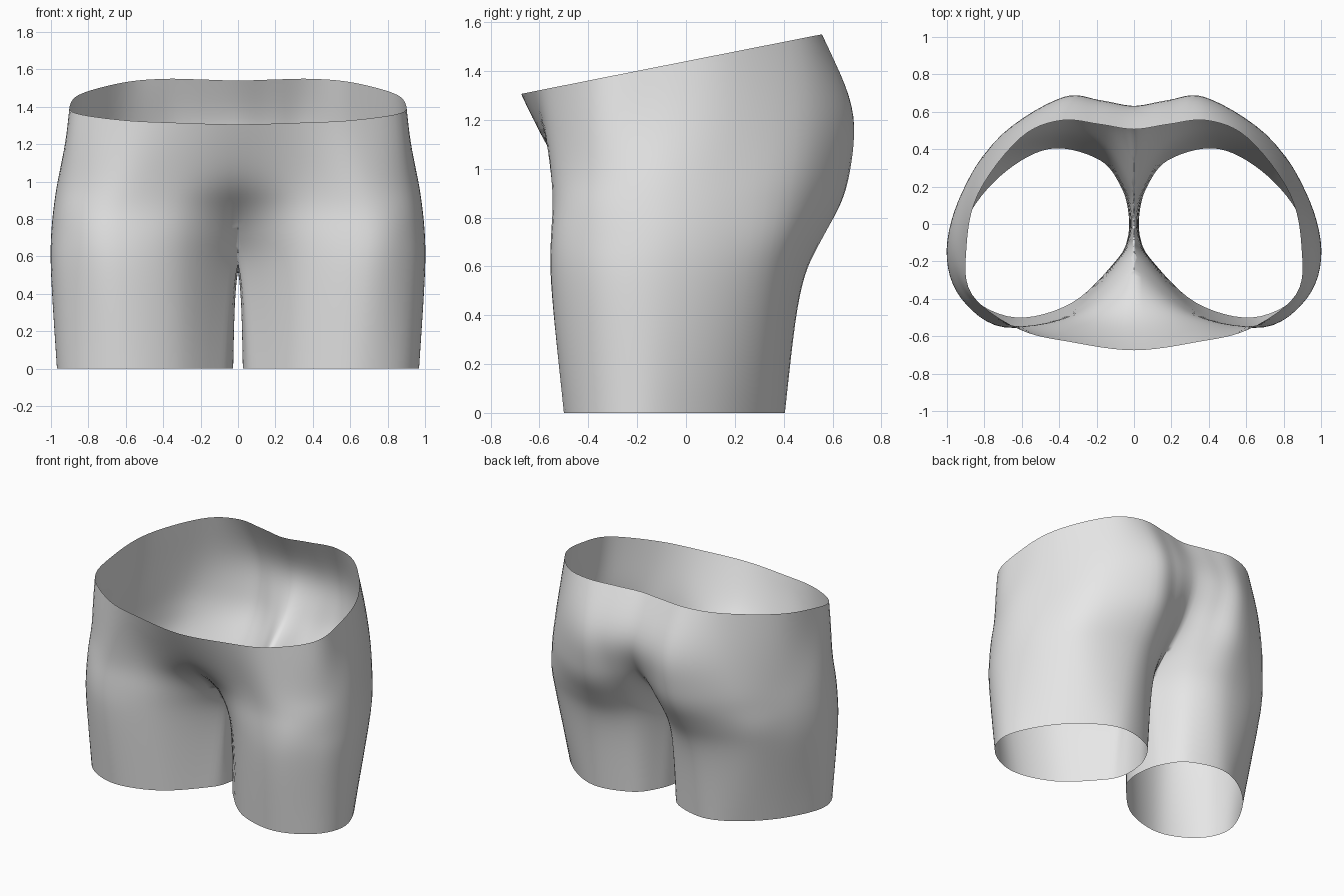
import bpy
import bmesh
from mathutils import Vector

cube = bpy.data.objects.get("Cube")
if cube:
    bpy.data.objects.remove(cube, do_unlink=True)

ROWS_PER_LEVEL = 7
POINTS_PER_SPAN = 6
RELAX_PASSES = 8

# Heights shared by every vertical guide line
levels = (0, .5, .7, .85, 1, 1.25, 1.57)


def guide(x, y):
    """Vertical guide line; a single number stays constant over the height."""
    def spread(v):
        return v if isinstance(v, tuple) else (v,) * len(levels)
    return [Vector(p) for p in zip(spread(x), spread(y), levels)]


def spline(p, q, r, s, t):
    """Smooth point between q and r."""
    return (q * 2 + (r - p) * t + (p * 2 - q * 5 + r * 4 - s) * t ** 2
            + (q * 3 - p - r * 3 + s) * t ** 3) / 2


def smooth_open(points, steps):
    """Dense line through the points, relaxed between its fixed ends."""
    ends = [points[0] * 2 - points[1]] + points + [points[-1] * 2 - points[-2]]
    line = [spline(*ends[i:i + 4], k / steps)
            for i in range(len(points) - 1) for k in range(steps)] + [points[-1]]
    for _ in range(RELAX_PASSES):
        inner = [(a + b * 2 + c) / 4 for a, b, c in zip(line, line[1:], line[2:])]
        line = [line[0]] + inner + [line[-1]]
    return line


def smooth_closed(points, steps):
    n = len(points)
    return [spline(points[i - 1], points[i], points[(i + 1) % n], points[(i + 2) % n], k / steps)
            for i in range(n) for k in range(steps)]


# Guide lines around the left half, from the outer side over the front
outer_side = guide((.968, 1, 1, .987, .965, .915, .88),
                   (-.17, -.15, -.13, -.13, -.13, -.13, -.13))
front_corner = guide((.88, .925, .925, .91, .89, .875, .85),
                     (-.385, -.395, -.39, -.39, -.38, -.38, -.37))
thigh_front = guide((.63, .68, .7, .68, .65, .62, .6),
                    (-.5, -.55, -.55, -.54, -.545, -.56, -.57))
groin = guide(.33, (-.42, -.46, -.48, -.495, -.535, -.615, -.7))
front_seam = guide((.1, .055, .005, 0, 0, 0, 0),
                   (-.2, -.16, -.2, -.34, -.51, -.65, -.79))

# Inner thigh; higher up these cross the centre plane and are cut away
inner_front = guide((.035, .015, -.06, -.14, -.24, -.33, -.33),
                    (-.08, -.06, -.09, -.32, -.5, -.615, -.7))
inner_back = guide((.03, .012, -.05, -.11, -.14, -.18, -.18),
                   (.06, .06, .15, .4, .56, .665, .52))

# Back and rear hip
back_seam = guide((.07, .04, .005, 0, 0, 0, 0),
                  (.2, .18, .25, .41, .55, .645, .49))
seat_inner = guide((.18, .16, .15, .15, .16, .19, .18),
                   (.34, .375, .455, .55, .62, .67, .52))
seat_crown = guide((.42, .4, .38, .37, .37, .38, .39),
                   (.405, .465, .55, .63, .668, .676, .545))
flank = guide((.64, .72, .74, .72, .7, .65, .6),
              (.315, .375, .42, .46, .485, .5, .455))
rear_hip = guide((.845, .91, .92, .91, .89, .86, .82),
                 (.11, .155, .17, .17, .17, .17, .16))

guides = [outer_side, front_corner, thigh_front, groin, front_seam, inner_front,
          inner_back, back_seam, seat_inner, seat_crown, flank, rear_hip]

# Loft the rings into one open tube
columns = [smooth_open(g, ROWS_PER_LEVEL) for g in guides]
bm = bmesh.new()
rings = [[bm.verts.new(p) for p in smooth_closed(list(row), POINTS_PER_SPAN)]
         for row in zip(*columns)]
for low, high in zip(rings, rings[1:]):
    for j in range(len(low)):
        k = (j + 1) % len(low)
        bm.faces.new((low[j], high[j], high[k], low[k]))


def trim(point, normal):
    """Cut off everything on the side the normal points to."""
    bmesh.ops.bisect_plane(bm, geom=bm.verts[:] + bm.edges[:] + bm.faces[:], dist=.0005,
                           plane_co=point, plane_no=normal, clear_outer=True)


# Centre plane and sloping waistline
trim((0, 0, 0), (-1, 0, 0))
trim((0, 0, 1.44), (0, -.198, 1))
for v in bm.verts:
    if abs(v.co.x) < .001:
        v.co.x = 0

mesh = bpy.data.meshes.new("shorts")
bm.to_mesh(mesh)
bm.free()
shorts = bpy.data.objects.new("shorts", mesh)
bpy.context.collection.objects.link(shorts)

# Plain grey cloth
cloth = bpy.data.materials.new("light grey cloth")
cloth.use_nodes = True
grey = (.8, .8, .8, 1)
cloth.diffuse_color = grey
cloth.node_tree.nodes["Principled BSDF"].inputs["Base Color"].default_value = grey
mesh.materials.append(cloth)

# Mirror to the right half and shade smooth
mirror = shorts.modifiers.new("mirror", 'MIRROR')
mirror.use_clip = True
mirror.merge_threshold = .001
mesh.polygons.foreach_set("use_smooth", [True] * len(mesh.polygons))
